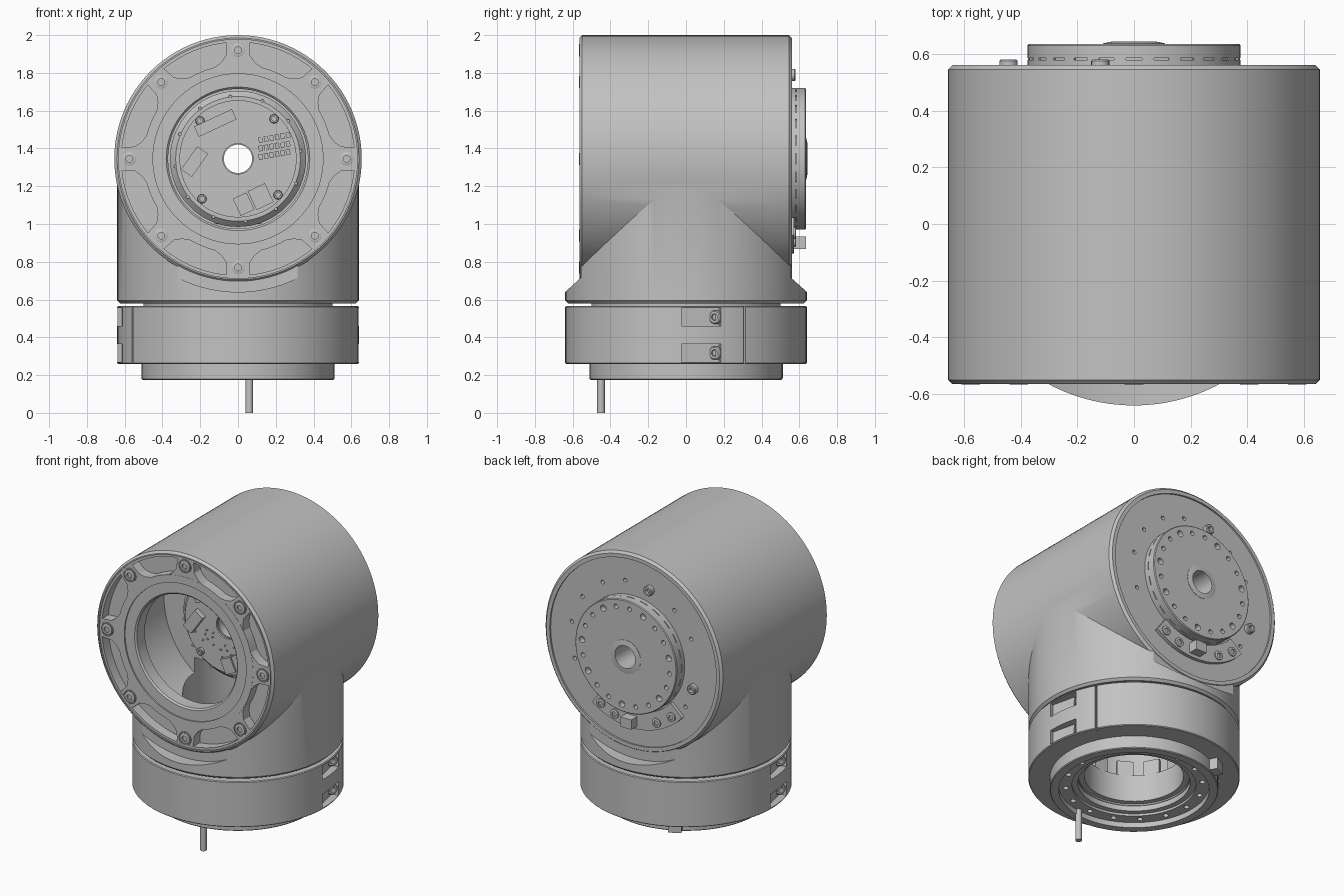
import bpy, bmesh, math, random
from mathutils import Matrix, Vector

if "Cube" in bpy.data.objects:
    bpy.data.objects.remove(bpy.data.objects["Cube"])
random.seed(4)
CZ = 1.345                                   # height of the horizontal axis
T, R, PI = Matrix.Translation, Matrix.Rotation, math.pi
BARREL = T((0, 0, CZ)) @ R(-PI / 2, 4, 'X')  # lathe height runs along +y

metal = bpy.data.materials.new("grey metal")
metal.use_nodes = True
GREY = (0.54, 0.54, 0.54, 1)
metal.diffuse_color = GREY
metal.node_tree.nodes["Principled BSDF"].inputs["Base Color"].default_value = GREY


def finish(name, bm, m):
    bmesh.ops.remove_doubles(bm, verts=bm.verts, dist=1e-5)
    bmesh.ops.recalc_face_normals(bm, faces=bm.faces)
    bm.transform(m)
    mesh = bpy.data.meshes.new(name)
    bm.to_mesh(mesh)
    bm.free()
    mesh.materials.append(metal)
    ob = bpy.data.objects.new(name, mesh)
    bpy.context.collection.objects.link(ob)
    return ob


def lathe(name, profile, m=Matrix(), n=96, closed=True):
    """Spin (radius, height) points; closed profiles join last to first."""
    bm = bmesh.new()
    rings = [[bm.verts.new((r * math.cos(2 * PI * i / n), r * math.sin(2 * PI * i / n), h))
              for r, h in profile] for i in range(n)]
    k = len(profile)
    for i in range(n):
        a, b = rings[i], rings[(i + 1) % n]
        for j in range(k if closed else k - 1):
            bm.faces.new((a[j], b[j], b[(j + 1) % k], a[(j + 1) % k]))
    return finish(name, bm, m)


def rod(name, r, h0, h1, m=Matrix(), n=16):
    return lathe(name, [(0, h0), (r, h0), (r, h1), (0, h1)], m, n, False)


def tube(name, r0, r1, h0, h1, m=Matrix(), n=96):
    return lathe(name, [(r0, h0), (r1, h0), (r1, h1), (r0, h1)], m, n)


def box(name, size, m):
    bm = bmesh.new()
    bmesh.ops.create_cube(bm, size=1)
    return finish(name, bm, m @ Matrix.Diagonal((*size, 1)))


def prism(name, pts, h0, h1, m):
    bm = bmesh.new()
    f = bm.faces.new([bm.verts.new((x, y, h0)) for x, y in pts])
    g = bmesh.ops.extrude_face_region(bm, geom=[f])["geom"]
    bmesh.ops.translate(bm, vec=(0, 0, h1 - h0),
                        verts=[v for v in g if isinstance(v, bmesh.types.BMVert)])
    return finish(name, bm, m)


def screw(r, h, m):
    return lathe("screw", [(0, 0), (r, 0), (r, h * .85), (r * .85, h), (r * .5, h),
                           (r * .5, h * .3), (0, h * .3)], m, 18, False)


def join(name, parts):
    with bpy.context.temp_override(active_object=parts[0], object=parts[0],
                                   selected_editable_objects=parts, selected_objects=parts):
        bpy.ops.object.join()
    parts[0].name = name
    return parts[0]


def combine(ob, other, op):
    mod = ob.modifiers.new("bool", 'BOOLEAN')
    mod.object, mod.operation, mod.solver = other, op, 'EXACT'
    with bpy.context.temp_override(active_object=ob, object=ob, selected_objects=[ob]):
        bpy.ops.object.modifier_apply(modifier=mod.name)
    bpy.data.objects.remove(other)


def on_end(x, z, y, side):
    """Frame on an end face, local z pointing out (side -1 front, +1 back)."""
    return T((x, y, CZ + z)) @ R(-side * PI / 2, 4, 'X')


def polar(r, deg):
    return r * math.cos(math.radians(deg)), r * math.sin(math.radians(deg))


def turn(deg, axis='Z'):
    return R(math.radians(deg), 4, axis)


# Housing: horizontal barrel on an upright stump, with round clearance scoops at both ends
stump = lathe("stump", [(0, .58), (.625, .58), (.64, .595), (.64, 1.25), (0, 1.25)], closed=False)
for h0, h1 in ((-.9, -.557), (.557, .9)):
    combine(stump, rod("scoop", .705, h0, h1, BARREL, 96), 'DIFFERENCE')
housing = lathe("housing", [(0, -.565), (.64, -.565), (.655, -.55), (.655, .545),
                            (.64, .56), (0, .56)], BARREL, closed=False)
combine(housing, stump, 'UNION')
combine(housing, lathe("hollow", [(0, -.8), (.632, -.8), (.632, -.46), (.56, -.46), (.56, .02),
                                  (.08, .02), (.08, .549), (.615, .549), (.615, .8), (0, .8)],
                       BARREL, closed=False), 'DIFFERENCE')
combine(housing, rod("shaft", .335, .4, 1, n=96), 'DIFFERENCE')

# Front cover: low ring, raised inner ring and eight screw tabs
cover = [tube("ring", .37, .635, -.49, -.455, BARREL),
         lathe("lip", [(.37, -.48), (.5, -.48), (.5, -.557), (.45, -.557), (.45, -.548),
                       (.38, -.548), (.37, -.538)], BARREL),
         tube("rim", .617, .635, -.48, -.557, BARREL)]
screws = []
for a in range(0, 360, 45):
    tab = [(.48, -.13), (.51, -.09), (.545, -.065), (.62, -.06),
           (.62, .06), (.545, .065), (.51, .09), (.48, .13)]
    cover.append(prism("tab", tab, .48, .556, T((0, 0, CZ)) @ R(PI / 2, 4, 'X') @ turn(a)))
    x, z = polar(.575, a)
    cover.append(tube("collar", .039, .045, 0, .01, on_end(x, z, -.553, -1), 20))
    screws.append(screw(.036, .016, on_end(x, z, -.55, -1)))
join("front_cover", cover)
join("front_screws", screws)

# Drive drum and circuit board deep in the barrel
lathe("drive_drum", [(.08, -.09), (.33, -.09), (.36, -.06), (.36, .1), (.08, .1)], BARREL)
tube("circuit_board", .08, .31, -.115, -.1, BARREL)
bits = []
for x, z, w, h, deg in [(-.12, .19, .22, .06, 25), (-.1, .21, .12, .03, 25),
                        (-.23, -.015, .15, .07, 55), (.03, -.24, .08, .1, 25),
                        (.12, -.2, .1, .11, 25)]:
    bits.append(box("socket", (w, h, .05), on_end(x, z, -.125, -1) @ turn(deg)))
for i in range(6):
    for j in range(3):
        bits.append(box("pin", (.022, .03, .012),
                        on_end(.12 + i * .029, .01 + j * .045 + i * .005, -.119, -1) @ turn(10)))
for i in range(40):
    x, z = polar(random.uniform(.1, .28), random.uniform(200, 420))
    bits.append(box("chip", (.012, .008, .01), on_end(x, z, -.117, -1) @ turn(random.choice((0, 30, 60)))))
for a in (48, 135, 228, 318):
    bits.append(screw(.024, .02, on_end(*polar(.285, a), -.115, -1)))
for a in range(7, 360, 30):
    bits.append(rod("stud", .009, 0, .012, on_end(*polar(.333, a), -.088, -1), 10))
join("board_components", bits)

# Output flange on the back, with slits round its side and a ring of holes
flange = lathe("output_flange", [(.075, .5), (.375, .5), (.375, .63), (.37, .635), (.075, .635)], BARREL)
holes = [rod("hole", .015 if i % 3 else .021, -.04, .05, on_end(*polar(.325, i * 18 + 5), .635, 1))
         for i in range(20)]
holes += [box("slit", (.02, .055, .006), BARREL @ turn(i * 15) @ T((.375, 0, .582))) for i in range(24)]
combine(flange, join("holes", holes), 'DIFFERENCE')
lathe("flange_hub", [(.075, .62), (.11, .62), (.11, .637), (.08, .643), (.075, .643)], BARREL)
holes = [rod("hole", .013, -.03, .05, on_end(*polar(.465, a), .549, 1))
         for a in (10, 35, 60, 82, 130, 155, 215, 340)]
combine(housing, join("holes", holes), 'DIFFERENCE')

# Back screws, arc bracket and plug
arc = [polar(.5, a) for a in range(222, 307, 6)] + [polar(.385, a) for a in range(306, 221, -6)]
prism("arc_bracket", [(x, -z) for x, z in arc], .54, .572, BARREL)
back = [screw(.03, .012, on_end(x, z, .57, 1)) for x, z in
        (polar(.455, a) for a in (230, 246, 286, 300))]
back += [screw(.032, .032, on_end(*polar(.46, a), .548, 1)) for a in (105, 196)]
join("back_screws", back)
box("back_plug", (.08, .065, .075), on_end(.0, -.445, .597, 1))

# Neck and clamp ring with two opposite pairs of screw slots and split seams
tube("neck", .335, .5, .5, .6)
clamp = lathe("clamp_ring", [(.335, .26), (.635, .26), (.64, .265), (.64, .56), (.635, .565), (.335, .565)])
cutters, screws = [], []
for half in (0, 180):
    for z in (.507, .317):
        cutters.append(box("slot", (.15, .21, .094), turn(half) @ T((.664, .09, z)) @ turn(13)))
        aim = Vector((.85, -.5, 0)).to_track_quat('Z', 'Y').to_matrix().to_4x4()
        screws.append(screw(.036, .03, turn(half) @ T((.567, .165, z)) @ aim))
    cutters.append(box("seam", (.12, .012, .4), turn(half + 29) @ T((.64, 0, .41))))
combine(clamp, join("cutters", cutters), 'DIFFERENCE')
join("clamp_screws", screws)

# Base flange: outer ring, recessed hole circle, toothed inner ring
base = lathe("base_flange", [(.34, .3), (.34, .225), (.375, .225), (.375, .21), (.455, .21), (.455, .175),
                             (.505, .175), (.51, .18), (.51, .3)])
holes = [rod("hole", .017, .15, .25, T((*polar(.415, i * 22.5), 0))) for i in range(16)]
combine(base, join("holes", holes), 'DIFFERENCE')
tube("inner_sleeve", .3, .345, .27, .45)
teeth = [box("tooth", (.03, .1, .1), turn(i * 30) @ T((.32, 0, .5))) for i in range(12)]
join("inner_teeth", teeth)
box("base_key", (.06, .08, .08), turn(118) @ T((.53, 0, .225)))
rod("locating_pin", .02, 0, .23, T((.06, -.45, 0)), 20)

# Smooth round surfaces, keep machined edges crisp
bpy.ops.object.select_all(action='DESELECT')
for ob in bpy.context.scene.objects:
    if ob.type == 'MESH' and metal.name in ob.data.materials:
        ob.select_set(True)
        bpy.context.view_layer.objects.active = ob
bpy.ops.object.shade_smooth_by_angle(angle=math.radians(25))
